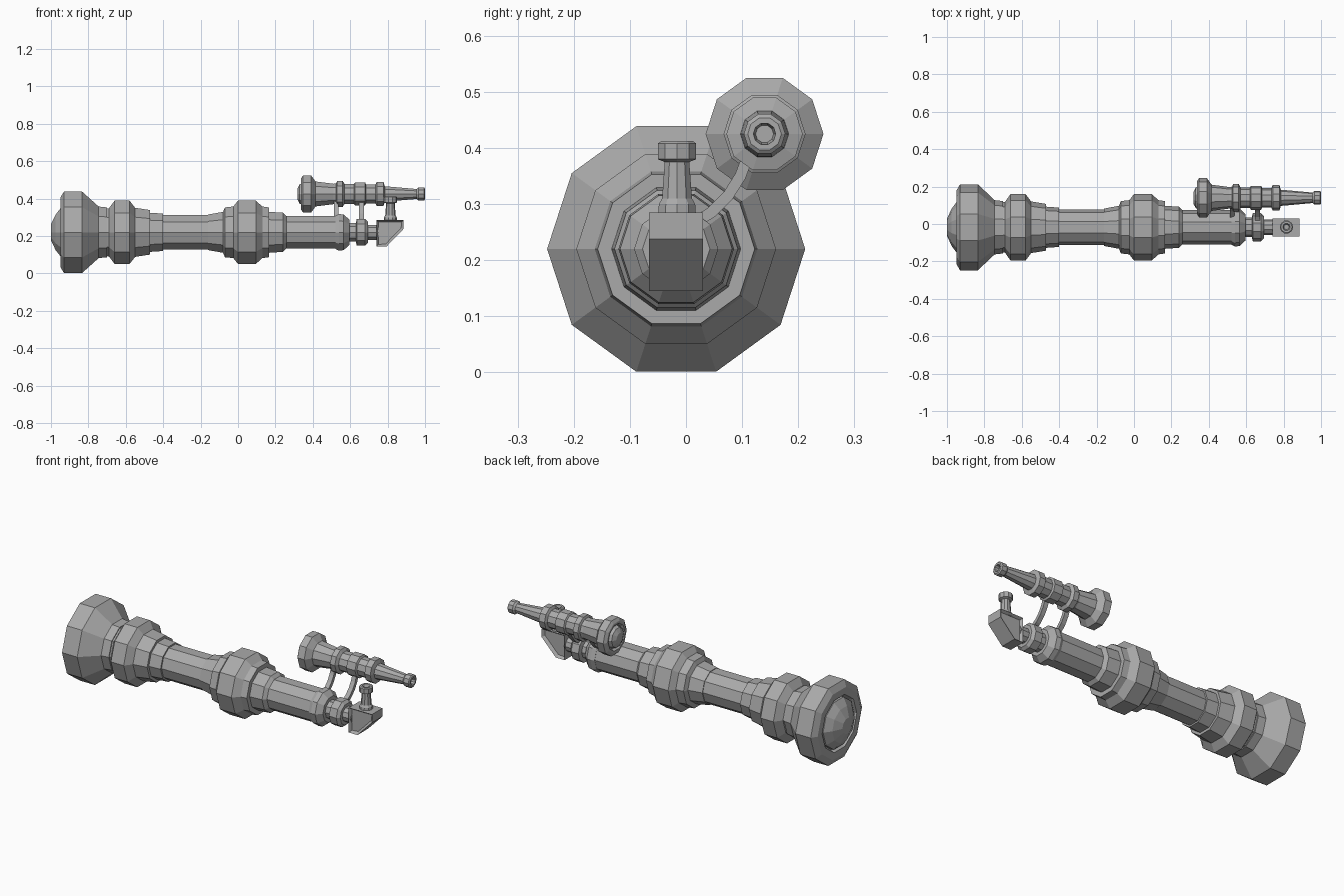
import bpy, bmesh, math
from mathutils import Vector, Matrix

cube = bpy.data.objects.get("Cube")
if cube:
    bpy.data.objects.remove(cube, do_unlink=True)

grey = bpy.data.materials.new("plain grey")
grey.use_nodes = True
COLOUR = (0.4, 0.4, 0.4, 1)
grey.diffuse_color = COLOUR
grey.node_tree.nodes["Principled BSDF"].inputs["Base Color"].default_value = COLOUR


def finish(name, bm):
    bmesh.ops.recalc_face_normals(bm, faces=bm.faces)
    mesh = bpy.data.meshes.new(name)
    bm.to_mesh(mesh)
    bm.free()
    mesh.materials.append(grey)
    obj = bpy.data.objects.new(name, mesh)
    bpy.context.collection.objects.link(obj)
    return obj


def lathe(name, profile, origin, axis="X", sides=10, turn=0.0):
    """Flat-sided turned part from (distance along axis, radius) pairs."""
    bm = bmesh.new()
    rings = []
    for d, r in profile:
        ring = []
        for i in range(sides):
            a = math.tau * i / sides + turn
            c, s = r * math.cos(a), r * math.sin(a)
            p = (d, c, s) if axis == "X" else (c, s, d)
            ring.append(bm.verts.new(Vector(origin) + Vector(p)))
        rings.append(ring)
    for a, b in zip(rings, rings[1:]):
        for i in range(sides):
            j = (i + 1) % sides
            bm.faces.new((a[i], a[j], b[j], b[i]))
    bm.faces.new(rings[0])
    bm.faces.new(rings[-1])
    return finish(name, bm)


MAIN = (0, -0.0175, 0.22)
FINDER = (0, 0.14, 0.425)

# Main telescope: lens, hood, collars, tubes and focuser
lathe("main_lens", [(-1.0, .045), (-.975, .10), (-.945, .14), (-.91, .145)], MAIN)
lathe("lens_hood", [(-.92, .14), (-.95, .155), (-.95, .195), (-.93, .23), (-.835, .23),
                    (-.745, .145), (-.70, .14)], MAIN)
lathe("front_collar", [(-.745, .132), (-.69, .135), (-.66, .178), (-.58, .178),
                       (-.55, .138), (-.47, .125), (-.47, .11), (-.40, .105)], MAIN)
lathe("front_tube", [(-.42, .096), (-.14, .096)], MAIN)
lathe("middle_collar", [(-.16, .10), (-.08, .115), (-.07, .14), (-.025, .145), (0, .178),
                        (.095, .178), (.13, .145), (.165, .14), (.165, .115),
                        (.24, .11), (.26, .09)], MAIN)
lathe("rear_tube", [(.24, .092), (.54, .092)], MAIN)
lathe("tube_end", [(.52, .093), (.54, .103), (.565, .10), (.595, .072), (.595, .05)], MAIN)
lathe("focuser", [(.58, .052), (.63, .052), (.635, .075), (.68, .075),
                  (.695, .06), (.695, .042), (.75, .042)], MAIN)

# Diagonal mirror box with a recessed panel on each side
bm = bmesh.new()
outline = [(.74, .145), (.795, .145), (.885, .238), (.885, .285), (.74, .285)]
near, far = ([bm.verts.new((x, y, z)) for x, z in outline] for y in (-.066, .03))
panels = [bm.faces.new(near), bm.faces.new(far)]
for i in range(len(outline)):
    j = (i + 1) % len(outline)
    bm.faces.new((near[i], near[j], far[j], far[i]))
bmesh.ops.recalc_face_normals(bm, faces=bm.faces)
bmesh.ops.inset_individual(bm, faces=panels, thickness=.014)
for f in panels:
    bmesh.ops.translate(bm, verts=f.verts, vec=-f.normal * .015)
finish("diagonal_box", bm)

# Upright eyepiece
lathe("eyepiece", [(.275, .036), (.30, .034), (.31, .028), (.375, .023), (.38, .036),
                   (.408, .036), (.412, .03), (.412, .02), (.395, .014)],
      (.815, -.016, 0), axis="Z")

# Finder scope
lathe("finder_lens", [(.317, .03), (.33, .055), (.36, .065)], FINDER)
lathe("finder_hood", [(.35, .066), (.337, .075), (.337, .088), (.348, .105), (.39, .105),
                      (.415, .07), (.53, .055)], FINDER)
lathe("finder_body", [(.50, .055), (.525, .06), (.53, .073), (.56, .073), (.57, .055),
                      (.62, .055), (.625, .064), (.68, .064), (.685, .053), (.735, .053),
                      (.742, .068), (.778, .068), (.785, .042)], FINDER)
lathe("finder_eyepiece", [(.77, .044), (.80, .042), (.955, .028), (.965, .037), (.995, .037),
                          (1.0, .03), (1.0, .02), (.98, .016)], FINDER)

# Curved struts joining the finder to the main telescope
path = [(.02, .27), (.045, .285), (.075, .315), (.097, .35), (.11, .385)]
for name, x in (("front_strut", .525), ("rear_strut", .66)):
    bm = bmesh.new()
    loops = []
    for k, (y, z) in enumerate(path):
        a, b = path[max(k - 1, 0)], path[min(k + 1, len(path) - 1)]
        side = Vector((0, a[1] - b[1], b[0] - a[0])).normalized() * .01
        centre = Vector((x, y, z))
        wide = Vector((.013, 0, 0))
        loops.append([bm.verts.new(centre + s * side + t * wide)
                      for s, t in ((1, 1), (1, -1), (-1, -1), (-1, 1))])
    for a, b in zip(loops, loops[1:]):
        for i in range(4):
            j = (i + 1) % 4
            bm.faces.new((a[i], a[j], b[j], b[i]))
    bm.faces.new(loops[0])
    bm.faces.new(loops[-1])
    finish(name, bm)
